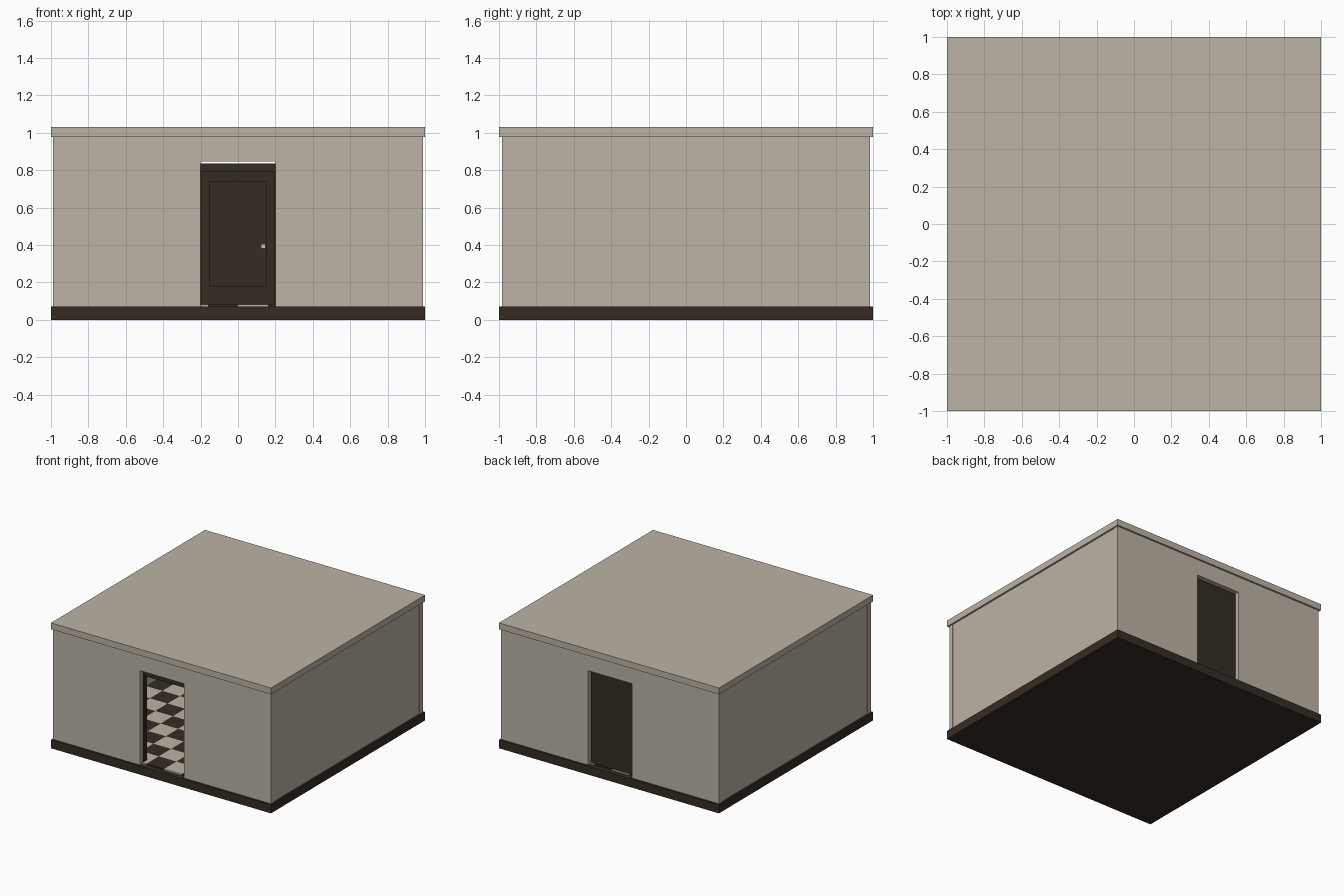
import bpy, bmesh
from mathutils import Matrix

if "Cube" in bpy.data.objects:
    bpy.data.objects.remove(bpy.data.objects["Cube"])


def material(name, rgb):
    m = bpy.data.materials.new(name)
    m.diffuse_color = (*rgb, 1)
    m.use_nodes = True
    m.node_tree.nodes["Principled BSDF"].inputs["Base Color"].default_value = m.diffuse_color
    return m


BEIGE = material("warm_beige", (0.503, 0.451, 0.376))
DARK = material("dark_brown", (0.036, 0.025, 0.017))
PALE = material("pale_metal", (0.6, 0.57, 0.52))


def finish(name, bm, mat):
    bmesh.ops.recalc_face_normals(bm, faces=bm.faces)
    me = bpy.data.meshes.new(name)
    bm.to_mesh(me)
    bm.free()
    me.materials.append(mat)
    ob = bpy.data.objects.new(name, me)
    bpy.context.collection.objects.link(ob)
    return ob


def boxes(name, bounds, mat):
    """One object made of boxes given as (x0, x1, y0, y1, z0, z1)."""
    bm = bmesh.new()
    for x0, x1, y0, y1, z0, z1 in bounds:
        mtx = Matrix.Translation(((x0 + x1) / 2, (y0 + y1) / 2, (z0 + z1) / 2)) \
            @ Matrix.Diagonal((x1 - x0, y1 - y0, z1 - z0, 1))
        bmesh.ops.create_cube(bm, size=1, matrix=mtx)
    return finish(name, bm, mat)


def extrude_profile(name, pts, y0, y1, mat):
    """Extrude an x-z outline along y."""
    bm = bmesh.new()
    face = bm.faces.new([bm.verts.new((x, y0, z)) for x, z in pts])
    ext = bmesh.ops.extrude_face_region(bm, geom=[face])
    verts = [v for v in ext["geom"] if isinstance(v, bmesh.types.BMVert)]
    bmesh.ops.translate(bm, verts=verts, vec=(0, y1 - y0, 0))
    return finish(name, bm, mat)


# Base slab and two-layer roof
boxes("base", [(-1, 1, -1, 1, 0, 0.07)], DARK)
boxes("ceiling_slab", [(-1, 1, -1, 1, 0.978, 1.003)], BEIGE)
boxes("roof_slab", [(-1, 1, -1, 1, 1.003, 1.03)], BEIGE)

# Front and back walls, each with a doorway
doorway_wall = [(-0.99, 0.07), (-0.2, 0.07), (-0.2, 0.845), (0.2, 0.845),
                (0.2, 0.07), (0.99, 0.07), (0.99, 0.978), (-0.99, 0.978)]
for side, s in (("front", -1), ("back", 1)):
    extrude_profile(side + "_wall", doorway_wall, s * 0.985, s * 0.945, BEIGE)
    # Dark posts and header on the inner side of the doorway
    ys = sorted((s * 0.9, s * 0.945))
    boxes(side + "_door_posts", [(-0.24, -0.195, *ys, 0.08, 0.835),
                                 (0.195, 0.24, *ys, 0.08, 0.835)], DARK)
    boxes(side + "_door_header", [(-0.195, 0.195, *ys, 0.79, 0.835)], DARK)

# Side walls
for side, s in (("left", -1), ("right", 1)):
    xs = sorted((s * 0.945, s * 0.985))
    boxes(side + "_wall", [(*xs, -0.975, 0.975, 0.07, 0.978)], BEIGE)

# Checkered floor: 12 x 12 tiles
T = 0.16
for parity, label, mat in ((0, "light", BEIGE), (1, "dark", DARK)):
    boxes(label + "_floor_tiles",
          [(i * T, (i + 1) * T, j * T, (j + 1) * T, 0.07, 0.082)
           for i in range(-6, 6) for j in range(-6, 6) if (i + j) % 2 == parity], mat)

# Closed back door with inner panel and knob
boxes("back_door", [(-0.195, 0.195, 0.92, 0.955, 0.082, 0.835)], DARK)
boxes("door_panel", [(-0.155, 0.155, 0.911, 0.92, 0.175, 0.74)], DARK)
boxes("door_knob", [(0.123, 0.147, 0.885, 0.911, 0.38, 0.404)], PALE)
